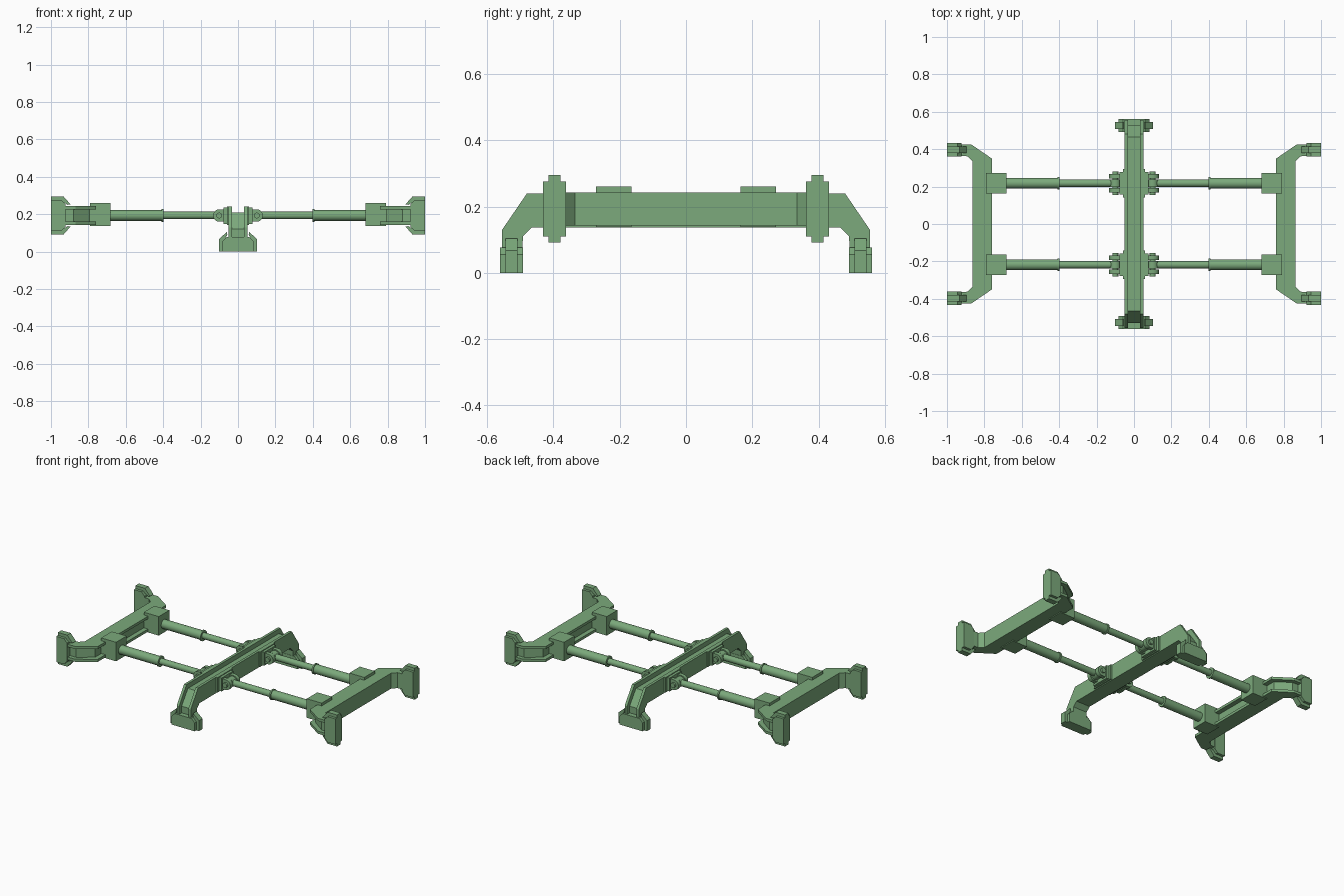
import bpy, bmesh, math
from mathutils import Vector, Matrix

if "Cube" in bpy.data.objects:
    bpy.data.objects.remove(bpy.data.objects["Cube"], do_unlink=True)

green = bpy.data.materials.new("soft_green")
green.diffuse_color = (0.2, 0.4, 0.2, 1)
green.use_nodes = True
green.node_tree.nodes["Principled BSDF"].inputs["Base Color"].default_value = green.diffuse_color

AXIS_Z = 0.193   # height of the side frames and struts
STRUT_Y = 0.218  # distance of the struts from the middle


def finish(name, bm, smooth=False):
    bmesh.ops.recalc_face_normals(bm, faces=bm.faces[:])
    if smooth:
        for f in bm.faces:
            f.smooth = len(f.verts) == 4
    mesh = bpy.data.meshes.new(name)
    bm.to_mesh(mesh)
    bm.free()
    mesh.materials.append(green)
    obj = bpy.data.objects.new(name, mesh)
    bpy.context.collection.objects.link(obj)
    return obj


def box(name, lo, hi):
    bm = bmesh.new()
    lo, hi = Vector(lo), Vector(hi)
    bmesh.ops.create_cube(bm, size=1)
    for v in bm.verts:
        v.co = (lo + hi) / 2 + v.co * (hi - lo)
    return finish(name, bm)


def prism(name, points, shift):
    bm = bmesh.new()
    face = bm.faces.new([bm.verts.new(p) for p in points])
    geom = bmesh.ops.extrude_face_region(bm, geom=[face])["geom"]
    moved = [g for g in geom if isinstance(g, bmesh.types.BMVert)]
    bmesh.ops.translate(bm, verts=moved, vec=shift)
    return finish(name, bm)


def rod(name, a, b, radius, sides=20):
    bm = bmesh.new()
    a, b = Vector(a), Vector(b)
    turn = (b - a).to_track_quat('Z', 'Y').to_matrix().to_4x4()
    bmesh.ops.create_cone(bm, cap_ends=True, segments=sides, radius1=radius, radius2=radius,
                          depth=(b - a).length, matrix=Matrix.Translation((a + b) / 2) @ turn)
    return finish(name, bm, True)


# Places local coordinates (along, across, height above the foot sole) in the model
def upright(u, w, h):
    return Vector((w, u, h))


def sideways(s):
    return lambda u, w, h: Vector((s * (1 - h), u, AXIS_Z + w))


# Channel beam with bent ends: a U section carried through mirrored stations
def channel_beam(name, length, place):
    half = [  # (top, groove floor, underside), each as (inset from the end, height)
        ((0.005, 0.05), (0.03, 0.05), (0.065, 0.05)),
        ((0.005, 0.13), (0.03, 0.12), (0.068, 0.11)),
        ((0.08, 0.24), (0.095, 0.21), (0.095, 0.137)),
    ]
    stations = [(-1, s) for s in half] + [(1, s) for s in reversed(half)]
    bm = bmesh.new()
    rings = []
    for side, (top, floor, under) in stations:
        section = [(under, -0.05), (top, -0.05), (top, -0.033), (floor, -0.033),
                   (floor, 0.033), (top, 0.033), (top, 0.05), (under, 0.05)]
        rings.append([bm.verts.new(place(side * (length - p[0]), w, p[1])) for p, w in section])
    for r, q in zip(rings, rings[1:]):
        for i in range(len(r)):
            j = (i + 1) % len(r)
            bm.faces.new((r[i], r[j], q[j], q[i]))
    bm.faces.new(rings[0])
    bm.faces.new(rings[-1])
    return finish(name, bm)


# Foot: broad pad plus a slimmer hooked clamp running across it
def foot(name, centre, place):
    pad = [(0.083, 0), (0.083, 0.055), (0.06, 0.077)]
    clamp = [(0.102, 0), (0.102, 0.067), (0.06, 0.104), (0.057, 0.09), (0.068, 0.07)]
    for part, outline, thick in (("pad", pad, 0.07), ("clamp", clamp, 0.036)):
        full = outline + [(-w, h) for w, h in reversed(outline)]
        start = centre - thick / 2
        shift = place(start + thick, 0, 0) - place(start, 0, 0)
        prism(name + "_" + part, [place(start, w, h) for w, h in full], shift)


for name, length, place in (("centre", 0.56, upright),
                            ("left", 0.43, sideways(1)),
                            ("right", 0.43, sideways(-1))):
    channel_beam(name + "_beam", length, place)
    for end, tag in ((-1, "front"), (1, "back")):
        foot(f"{name}_{tag}_foot", end * (length - 0.033), place)

# Telescopic struts joining the centre beam to the side beams
for s, side in ((1, "left"), (-1, "right")):
    for e, end in ((-1, "front"), (1, "back")):
        tag = f"{side}_{end}_"
        y = e * STRUT_Y

        def at(x, dy=0, dz=0):
            return (s * x, y + dy, AXIS_Z + dz)

        # Mounting plates and hinge ears
        box(tag + "mount_plate", at(0.045, -0.077, -0.05), at(0.06, 0.077, 0.047))
        box(tag + "mount_pad", at(0.055, -0.06, -0.045), at(0.077, 0.06, 0.042))
        arc = [math.pi * (i / 10 - 0.5) for i in range(11)]
        for k in (-1, 1):
            ear = [at(0.07, k * 0.025, -0.033)]
            ear += [at(0.1 + 0.033 * math.cos(a), k * 0.025, 0.033 * math.sin(a)) for a in arc]
            ear += [at(0.07, k * 0.025, 0.033)]
            prism(tag + "hinge_ear", ear, (0, k * 0.025, 0))
        rod(tag + "hinge_pin", at(0.1, -0.062), at(0.1, 0.062), 0.016, 12)
        # Piston, sleeve and end block
        rod(tag + "piston_eye", at(0.1, -0.02), at(0.1, 0.02), 0.03)
        rod(tag + "piston", at(0.1), at(0.42), 0.02)
        rod(tag + "sleeve_collar", at(0.398), at(0.408), 0.034)
        rod(tag + "sleeve", at(0.4), at(0.7), 0.029)
        box(tag + "end_block", at(0.683, -0.054, -0.055), at(0.79, 0.054, 0.068))
